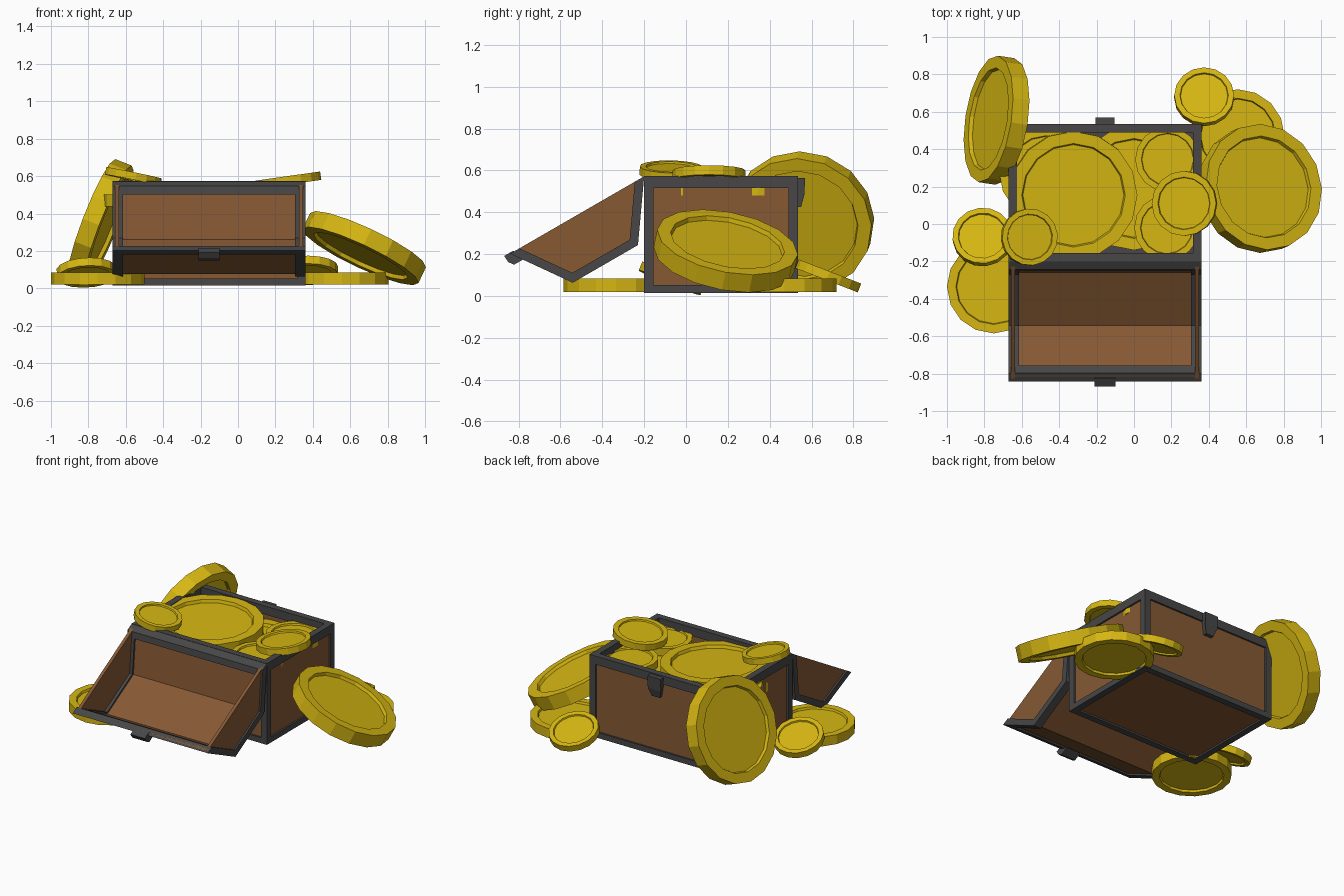
import bpy, bmesh, math
from mathutils import Vector, Matrix

if "Cube" in bpy.data.objects:
    bpy.data.objects.remove(bpy.data.objects["Cube"])


def material(name, rgb):
    m = bpy.data.materials.new(name)
    m.diffuse_color = (*rgb, 1)
    m.use_nodes = True
    m.node_tree.nodes["Principled BSDF"].inputs["Base Color"].default_value = m.diffuse_color
    return m


GOLD = material("gold", (0.67, 0.47, 0.006))
WOOD = material("brown_wood", (0.24, 0.10, 0.034))
IRON = material("dark_iron", (0.065, 0.062, 0.064))


def finish(bm, name, mat):
    bmesh.ops.recalc_face_normals(bm, faces=bm.faces)
    me = bpy.data.meshes.new(name)
    bm.to_mesh(me)
    bm.free()
    me.materials.append(mat)
    ob = bpy.data.objects.new(name, me)
    bpy.context.collection.objects.link(ob)
    return ob


def box(bm, x0, x1, y0, y1, z0, z1):
    m = Matrix.Translation(((x0 + x1) / 2, (y0 + y1) / 2, (z0 + z1) / 2)) @ \
        Matrix.Diagonal((x1 - x0, y1 - y0, z1 - z0, 1))
    bmesh.ops.create_cube(bm, size=1, matrix=m)


def prism(bm, pts, x0, x1):
    """Extrude a (y, z) outline along x."""
    a = [bm.verts.new((x0, y, z)) for y, z in pts]
    b = [bm.verts.new((x1, y, z)) for y, z in pts]
    n = len(pts)
    bm.faces.new(a)
    bm.faces.new(b[::-1])
    for i in range(n):
        j = (i + 1) % n
        bm.faces.new((a[i], b[i], b[j], a[j]))


# Chest body
X0, X1, Y0, Y1, Z0, Z1 = -0.67, 0.36, -0.2, 0.535, 0.015, 0.574
B = 0.045   # frame bar size
R = 0.012   # panel recess
W = 0.022   # panel thickness

bm = bmesh.new()
for x in (X0, X1 - B):
    for y in (Y0, Y1 - B):
        box(bm, x, x + B, y, y + B, Z0, Z1)          # corner posts
for za, zb in ((Z0, Z0 + 0.038), (Z1 - 0.058, Z1)):
    for x in (X0, X1 - B):
        box(bm, x, x + B, Y0 + B, Y1 - B, za, zb)    # side rails
    for y in (Y0, Y1 - B):
        box(bm, X0 + B, X1 - B, y, y + B, za, zb)    # front and back rails
finish(bm, "chest_frame", IRON)

bm = bmesh.new()
for x in (X0 + R, X1 - R - W):
    box(bm, x, x + W, Y0 + 0.02, Y1 - 0.02, Z0 + 0.02, Z1 - 0.02)
for y in (Y0 + R, Y1 - R - W):
    box(bm, X0 + 0.02, X1 - 0.02, y, y + W, Z0 + 0.02, Z1 - 0.02)
box(bm, X0 + 0.02, X1 - 0.02, Y0 + 0.02, Y1 - 0.02, Z0 + R, Z0 + R + W)
finish(bm, "chest_panels", WOOD)

bm = bmesh.new()
box(bm, X0 + 0.03, X1 - 0.03, Y0 + 0.03, Y1 - 0.03, 0.40, 0.42)
finish(bm, "coin_tray", IRON)

# Latch plate on the body
bm = bmesh.new()
prism(bm, [(Y1 - 0.01, 0.565), (0.57, 0.565), (0.565, 0.48), (0.55, 0.425), (Y1 - 0.01, 0.425)],
      -0.205, -0.105)
for v in bm.verts:
    if v.co.z < 0.45:
        v.co.x = -0.155 + (v.co.x + 0.155) * 0.6
finish(bm, "chest_latch", IRON)


# Open lid, drawn in its own plane: u along the opening, v into the lid
def lid(p):
    u, v = p
    return (Y0 - 0.866 * u + 0.5 * v, 0.572 - 0.5 * u - 0.866 * v)


def section(d):
    """Lid outline moved inward by d."""
    return [(1.22 * d, 0), (0.19 + 0.52 * d, 0.27 - d),
            (0.55 - 0.52 * d, 0.27 - d), (0.74 - 1.22 * d, 0)]


def along(a, b, t):
    return (a[0] + (b[0] - a[0]) * t, a[1] + (b[1] - a[1]) * t)


outer, inner = section(0), section(0.042)
bm = bmesh.new()
for xa, xb in ((X0, X0 + 0.055), (X1 - 0.055, X1)):
    prism(bm, [lid(p) for p in outer + inner[::-1]], xa, xb)   # side ribs
for i, j in ((0, 1), (3, 2)):                                  # rim bars
    q = [outer[i], along(outer[i], outer[j], 0.16), along(inner[i], inner[j], 0.16), inner[i]]
    prism(bm, [lid(p) for p in q], X0 + 0.055, X1 - 0.055)
finish(bm, "lid_frame", IRON)

bm = bmesh.new()
prism(bm, [lid(p) for p in section(0.012) + section(0.03)[::-1]], X0 + 0.03, X1 - 0.03)
for x in (X0 + 0.012, X1 - 0.034):
    prism(bm, [lid(p) for p in section(0.015)], x, x + 0.022)
finish(bm, "lid_panels", WOOD)

bm = bmesh.new()
prism(bm, [lid(p) for p in [(0.72, -0.005), (0.77, -0.005), (0.768, 0.03), (0.75, 0.055), (0.69, 0.055)]],
      -0.21, -0.10)
finish(bm, "lid_latch", IRON)


# Coins: low-poly discs with a recessed face on both sides
def coin(name, centre, normal, r, t, sides=16):
    bm = bmesh.new()
    bmesh.ops.create_cone(bm, cap_ends=True, segments=sides, radius1=r, radius2=r, depth=t)
    for f in [f for f in bm.faces if len(f.verts) == sides]:
        bmesh.ops.inset_region(bm, faces=[f], thickness=r * 0.19)
        c = f.normal.copy()
        bmesh.ops.inset_region(bm, faces=[f], thickness=r * 0.02)
        for v in f.verts:
            v.co -= c * t * 0.22
    q = Vector(normal).normalized().to_track_quat('Z', 'Y')
    bm.transform(Matrix.Translation(centre) @ q.to_matrix().to_4x4())
    finish(bm, name, GOLD)


BIG, MID, SMALL = (0.342, 0.095), (0.25, 0.065), (0.16, 0.045)
UP = (0, 0, 1)
coin("coin_leaning_left", (-0.735, 0.555, 0.355), (-0.92, 0.14, 0.36), *BIG)
coin("coin_leaning_right", (0.675, 0.19, 0.215), (0.42, 0.18, 0.89), *BIG)
coin("coin_ground_back", (0.555, 0.47, 0.052), UP, *MID)
coin("coin_ground_front", (-0.75, -0.335, 0.052), UP, *MID)
coin("coin_small_back", (0.375, 0.68, 0.096), (0, 0.36, 0.93), *SMALL)
coin("coin_small_left", (-0.81, -0.07, 0.084), (-0.05, 0.37, 0.93), *SMALL)
coin("coin_on_rim_left", (-0.56, -0.07, 0.598), (0.2, 0.02, 0.98), 0.152, 0.04)
coin("coin_top_right", (0.27, 0.11, 0.578), (-0.14, 0, 0.99), 0.174, 0.045)
coin("coin_heap_large", (-0.325, 0.155, 0.512), (0.03, -0.03, 1), *BIG)
coin("coin_heap_lower", (0.0, 0.19, 0.44), UP, 0.33, 0.09)
coin("coin_heap_left", (-0.47, 0.27, 0.47), UP, *MID)
coin("coin_heap_front_left", (-0.41, 0.06, 0.44), UP, *MID)
coin("coin_heap_right_back", (0.18, 0.345, 0.505), UP, 0.174, 0.05)
coin("coin_heap_right_front", (0.175, -0.02, 0.505), UP, 0.174, 0.05)
